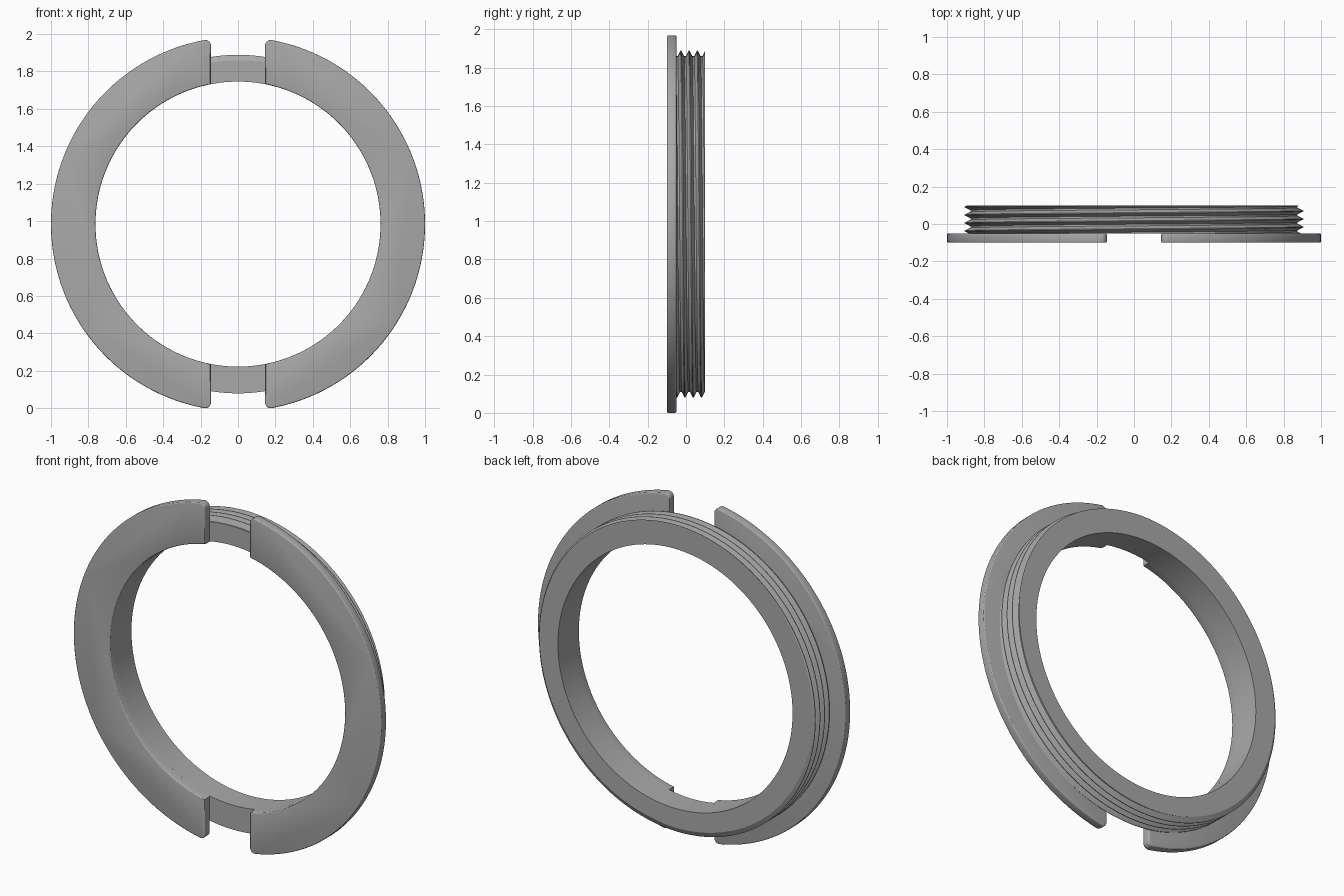
import bpy, bmesh
from math import sin, cos, pi, sqrt, asin, atan2, radians

cube = bpy.data.objects.get("Cube")
if cube:
    bpy.data.objects.remove(cube)

BORE, RIM, MID = 0.762, 1.0, 0.984      # radii and height of the axis
FRONT, STEP, BACK = -0.10, -0.05, 0.10  # depth of flange and threaded ring
SLOT, FILLET = 0.145, 0.03              # half width of slots, corner radius
PITCH, CREST_Y = 0.043, 0.016

grey = bpy.data.materials.new("grey metal")
grey.use_nodes = True
grey.diffuse_color = (0.4, 0.4, 0.4, 1)
grey.node_tree.nodes["Principled BSDF"].inputs["Base Color"].default_value = (0.4, 0.4, 0.4, 1)


def finish(bm, name):
    bmesh.ops.recalc_face_normals(bm, faces=bm.faces[:])
    mesh = bpy.data.meshes.new(name)
    bm.to_mesh(mesh)
    bm.free()
    mesh.materials.append(grey)
    ob = bpy.data.objects.new(name, mesh)
    bpy.context.collection.objects.link(ob)
    ob.location.z = MID
    bpy.ops.object.select_all(action='DESELECT')
    ob.select_set(True)
    bpy.context.view_layer.objects.active = ob
    bpy.ops.object.shade_smooth_by_angle(angle=radians(25))
    return ob


def half_outline(steps=96):
    """Half ring in the x-z plane with straight slot ends and rounded outer corners."""
    cx = SLOT + FILLET
    cz = sqrt((RIM - FILLET) ** 2 - cx ** 2)
    end = atan2(cz, cx)
    corner = [(cx + FILLET * cos(a), cz + FILLET * sin(a))
              for a in (pi + (end - pi) * i / 8 for i in range(9))]
    outer = [(RIM * cos(a), RIM * sin(a))
             for a in (end - 2 * end * i / steps for i in range(1, steps))]
    lower = [(x, -z) for x, z in reversed(corner)]
    tip = pi / 2 - asin(SLOT / BORE)
    inner = [(BORE * cos(a), BORE * sin(a))
             for a in (-tip + 2 * tip * i / steps for i in range(steps + 1))]
    return corner + outer + lower + inner


def flange(name, side):
    bm = bmesh.new()
    face = bm.faces.new([bm.verts.new((side * x, FRONT, z)) for x, z in half_outline()])
    made = bmesh.ops.extrude_face_region(bm, geom=[face], use_keep_orig=True)["geom"]
    for v in made:
        if isinstance(v, bmesh.types.BMVert):
            v.co.y = STEP
    bmesh.ops.recalc_face_normals(bm, faces=bm.faces[:])

    # Round both rims, but leave the edge that meets the ring bore sharp
    def rounded(e):
        a, b = (v.co for v in e.verts)
        on_bore = all(sqrt(c.x ** 2 + c.z ** 2) < BORE + 0.001 for c in (a, b))
        return abs(a.y - b.y) < 1e-4 and not (on_bore and a.y > FRONT + 0.01)

    bmesh.ops.bevel(bm, geom=[e for e in bm.edges if rounded(e)], offset=0.008,
                    segments=3, profile=0.5, affect='EDGES', clamp_overlap=True)
    return finish(bm, name)


def thread_radius(phase):
    """Flat crest, sloping flank, flat root."""
    d = abs((phase + PITCH / 2) % PITCH - PITCH / 2)
    t = min(max((d - 0.002) / 0.015, 0), 1)
    return 0.905 - 0.03 * t


def threaded_ring(name, steps=192):
    bm = bmesh.new()
    rows = []
    for i in range(steps + 1):
        a = 2 * pi * i / steps
        lead = CREST_Y + PITCH * i / steps
        profile = [(BORE, STEP)]
        for turn in range(-4, 5):
            for offset in (-0.017, -0.002, 0.002, 0.017):
                y = min(max(lead + turn * PITCH + offset, STEP), BACK)
                profile.append((thread_radius(y - lead), y))
        profile.append((BORE, BACK))
        rows.append([bm.verts.new((r * sin(a), y, r * cos(a))) for r, y in profile])
    for p, q in zip(rows, rows[1:]):
        for j in range(len(p)):
            k = (j + 1) % len(p)
            bm.faces.new((p[j], p[k], q[k], q[j]))
    # Weld the seam and the thread run-outs
    bmesh.ops.remove_doubles(bm, verts=bm.verts[:], dist=1e-5)
    return finish(bm, name)


threaded_ring("threaded_ring")
flange("left_flange", 1)
flange("right_flange", -1)
